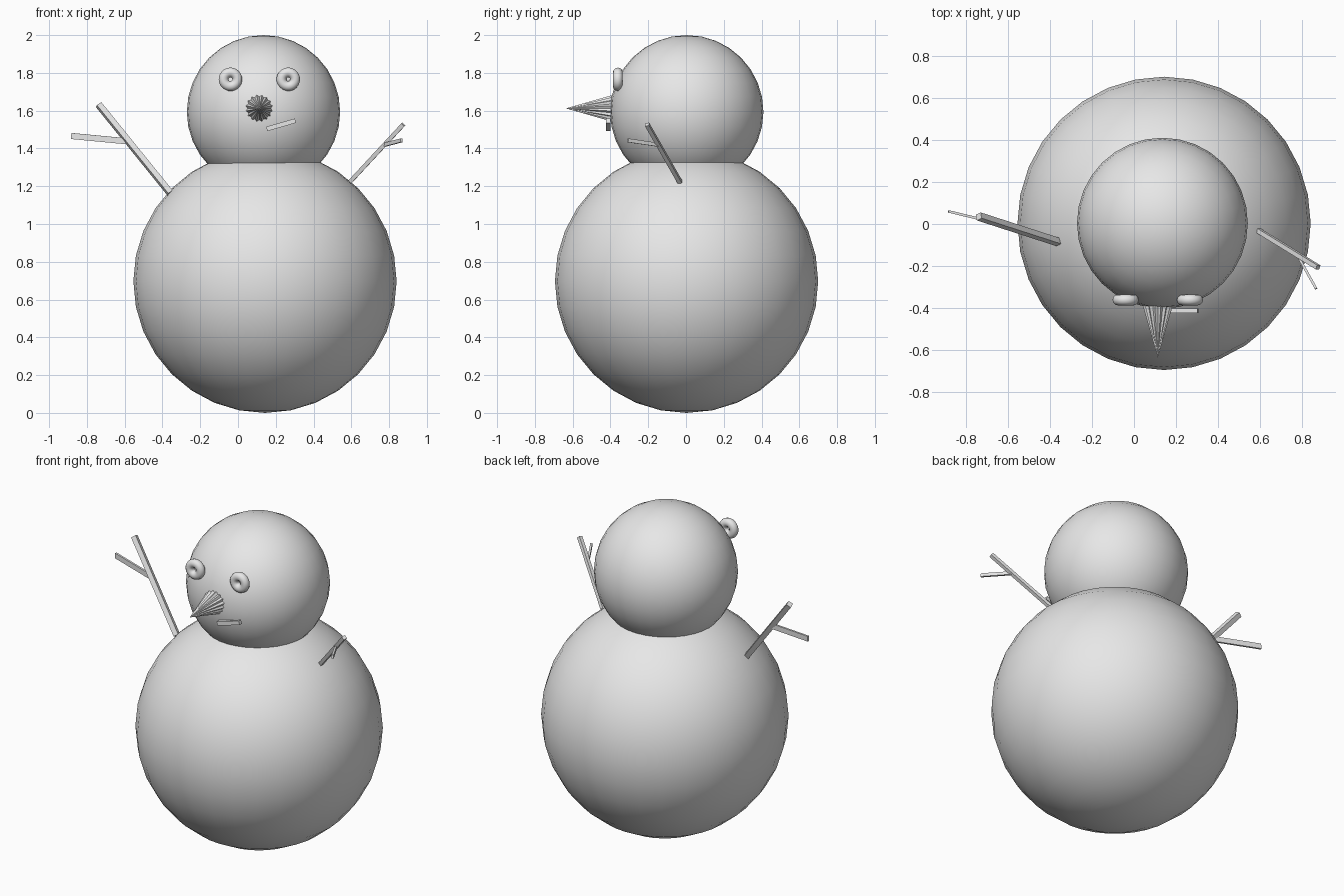
import bpy, bmesh
from math import pi, radians, sin, cos
from mathutils import Vector, Matrix

cube = bpy.data.objects.get("Cube")
if cube:
    bpy.data.objects.remove(cube, do_unlink=True)

# Single plain grey for every part
GREY = (0.8, 0.8, 0.8, 1.0)
grey = bpy.data.materials.new("plain_grey")
grey.use_nodes = True
grey.diffuse_color = GREY
shader = next(n for n in grey.node_tree.nodes if n.type == 'BSDF_PRINCIPLED')
shader.inputs["Base Color"].default_value = GREY


def finish(obj, name, smooth=False):
    obj.name = obj.data.name = name
    obj.data.materials.append(grey)
    for face in obj.data.polygons:
        face.use_smooth = smooth
    return obj


def ball(name, centre, radius):
    bpy.ops.mesh.primitive_uv_sphere_add(segments=32, ring_count=16,
                                         radius=radius, location=centre)
    return finish(bpy.context.object, name, smooth=True)


def stick(name, start, end, width, height, roll=0):
    """Box running from start to end, its height kept upright unless rolled."""
    start, end = Vector(start), Vector(end)
    axis = end - start
    bpy.ops.mesh.primitive_cube_add(size=1)
    obj = bpy.context.object
    turn = axis.to_track_quat('Z', 'Y').to_matrix().to_4x4()
    obj.matrix_world = (Matrix.Translation((start + end) / 2) @ turn
                        @ Matrix.Rotation(radians(roll), 4, 'Z')
                        @ Matrix.Diagonal((width, height, axis.length, 1)))
    return finish(obj, name)


# Snowballs
ball("body", (0.143, 0.003, 0.697), 0.697)
ball("head", (0.135, 0.004, 1.594), 0.406)

# Ring eyes
for side, x in (("right", -0.04), ("left", 0.266)):
    bpy.ops.mesh.primitive_torus_add(major_segments=32, minor_segments=12,
                                     major_radius=0.036, minor_radius=0.026,
                                     location=(x, -0.361, 1.766),
                                     rotation=(pi / 2, 0, 0))
    finish(bpy.context.object, side + "_eye", smooth=True)

# Fluted cone nose
bm = bmesh.new()
tip = bm.verts.new((0, -0.25, 0))
count = 32
rim = []
for i in range(count):
    r = 0.073 if i % 2 else 0.063
    a = 2 * pi * i / count
    rim.append(bm.verts.new((r * cos(a), 0, r * sin(a))))
bm.faces.new(rim)
for i in range(count):
    bm.faces.new((rim[i], rim[(i + 1) % count], tip))
bmesh.ops.recalc_face_normals(bm, faces=bm.faces)
mesh = bpy.data.meshes.new("nose")
bm.to_mesh(mesh)
bm.free()
nose = bpy.data.objects.new("nose", mesh)
nose.location = (0.113, -0.386, 1.612)
bpy.context.collection.objects.link(nose)
finish(nose, "nose")

# Crooked mouth
stick("mouth", (0.152, -0.412, 1.503), (0.304, -0.412, 1.547), 0.022, 0.024)

# Stick arms with one twig each
stick("right_arm", (-0.36, -0.086, 1.165), (-0.738, 0.036, 1.632),
      0.03, 0.03, roll=35)
stick("right_twig", (-0.577, -0.014, 1.437), (-0.882, 0.06, 1.466),
      0.012, 0.032)
stick("left_arm", (0.592, -0.032, 1.222), (0.875, -0.206, 1.527),
      0.022, 0.022, roll=20)
stick("left_twig", (0.775, -0.145, 1.419), (0.866, -0.308, 1.443),
      0.012, 0.02)
